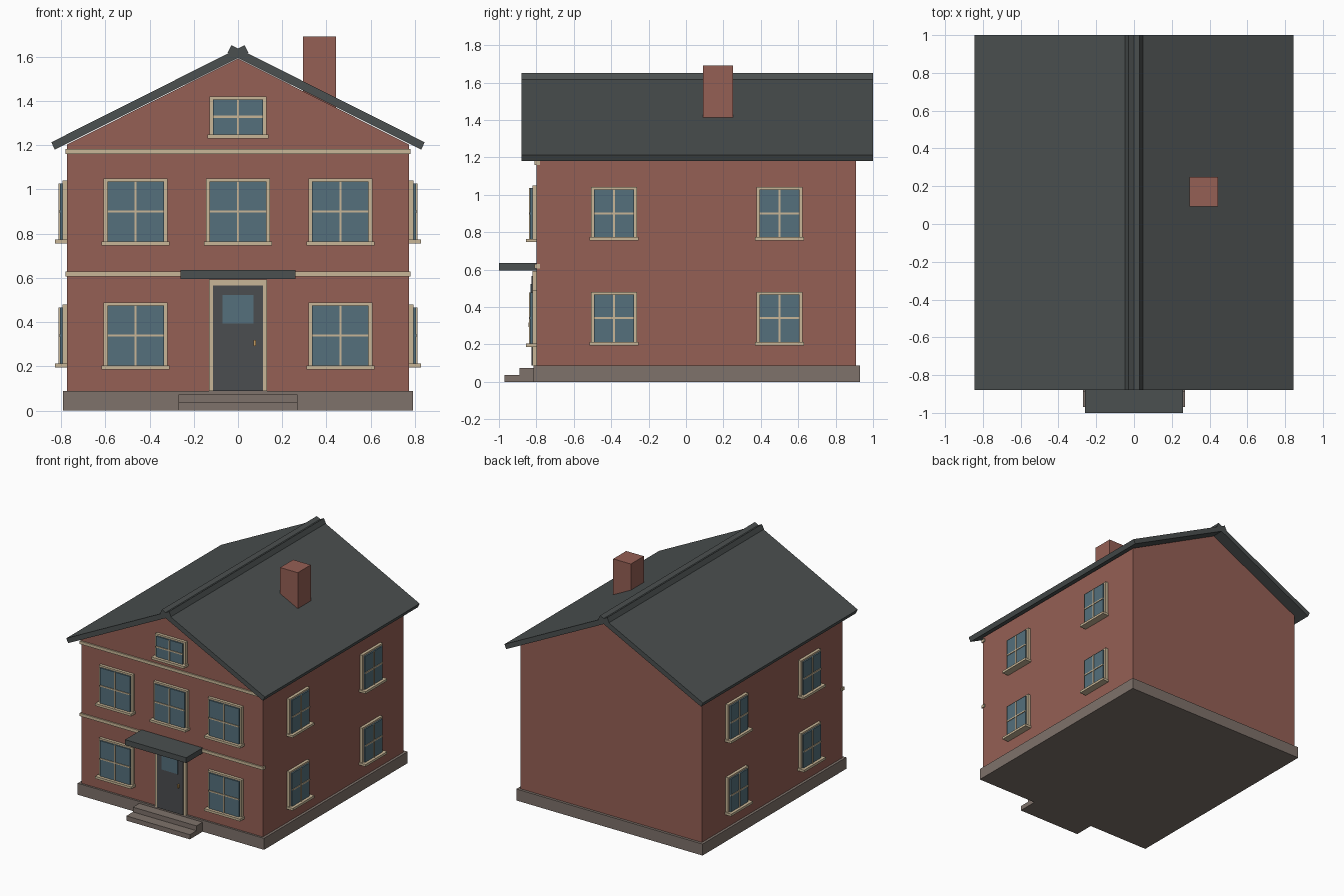
import bpy, bmesh
from mathutils import Matrix, Vector

cube = bpy.data.objects.get("Cube")
if cube:
    bpy.data.objects.remove(cube, do_unlink=True)


def material(name, rgb):
    m = bpy.data.materials.new(name)
    m.use_nodes = True
    m.diffuse_color = (*rgb, 1)
    m.node_tree.nodes["Principled BSDF"].inputs["Base Color"].default_value = (*rgb, 1)
    return m


BRICK = material("red brick", (0.30, 0.115, 0.09))
SLATE = material("dark slate", (0.07, 0.08, 0.08))
CREAM = material("cream trim", (0.58, 0.47, 0.31))
GLASS = material("blue glass", (0.09, 0.16, 0.20))
STONE = material("grey stone", (0.21, 0.168, 0.145))
DOOR = material("charcoal door", (0.07, 0.074, 0.08))
BRASS = material("brass", (0.55, 0.33, 0.12))

WALL_X, FRONT_Y, BACK_Y = 0.772, -0.80, 0.91


def build(name, boxes, place=Matrix()):
    """Make one object from (low corner, high corner, material) boxes."""
    bm = bmesh.new()
    mats = []
    for lo, hi, mat in boxes:
        if mat not in mats:
            mats.append(mat)
        lo, hi = Vector(lo), Vector(hi)
        shape = Matrix.Translation((lo + hi) / 2) @ Matrix.Diagonal((*(hi - lo), 1))
        made = bmesh.ops.create_cube(bm, size=1, matrix=place @ shape)
        for face in {f for v in made["verts"] for f in v.link_faces}:
            face.material_index = mats.index(mat)
    return finish(name, bm, mats)


def prism(name, profile, y0, y1, mat):
    """Extrude an (x, z) outline along y."""
    bm = bmesh.new()
    face = bm.faces.new([bm.verts.new((x, y0, z)) for x, z in profile])
    out = bmesh.ops.extrude_face_region(bm, geom=[face])["geom"]
    bmesh.ops.translate(bm, vec=(0, y1 - y0, 0),
                        verts=[g for g in out if isinstance(g, bmesh.types.BMVert)])
    bmesh.ops.recalc_face_normals(bm, faces=bm.faces)
    return finish(name, bm, [mat])


def finish(name, bm, mats):
    mesh = bpy.data.meshes.new(name)
    bm.to_mesh(mesh)
    bm.free()
    for m in mats:
        mesh.materials.append(m)
    obj = bpy.data.objects.new(name, mesh)
    bpy.context.collection.objects.link(obj)
    return obj


def window(name, place, w, h):
    """Window centred at the origin facing -y; w and h are glass half sizes."""
    fw, fh, bar = w + 0.016, h + 0.013, 0.005
    build(name, [
        ((-fw, -0.022, -h), (-w, 0.01, fh), CREAM),
        ((w, -0.022, -h), (fw, 0.01, fh), CREAM),
        ((-w, -0.022, h), (w, 0.01, fh), CREAM),
        ((-w, -0.033, -h), (w, 0.01, h), GLASS),
        ((-bar, -0.039, -h), (bar, -0.03, h), CREAM),
        ((-w, -0.038, -bar), (w, -0.03, bar), CREAM),
        ((-fw - 0.009, -0.055, -h - 0.018), (fw + 0.009, 0.01, -h), CREAM),
    ], place)


# Base, walls and chimney
build("foundation", [((-0.792, -0.815, 0), (0.792, 0.93, 0.088), STONE)])
EAVE, APEX = 1.203, 1.592
prism("brick_walls", [(-WALL_X, 0.08), (WALL_X, 0.08), (WALL_X, EAVE), (0, APEX),
                      (-WALL_X, EAVE)], FRONT_Y, BACK_Y, BRICK)
build("chimney", [((0.294, 0.092, 1.36), (0.444, 0.25, 1.69), BRICK)])

# Roof slabs crossing at the ridge
for side, sx in (("left", 1), ("right", -1)):
    outline = [(0.844, 1.213), (-0.03, 1.652), (-0.047, 1.617), (0.828, 1.18)]
    prism(side + "_roof_slab", [(sx * x, z) for x, z in outline], -0.88, 1.0, SLATE)

# Trim bands across the front
for name, z in (("lower_trim_band", 0.606), ("upper_trim_band", 1.16)):
    build(name, [((-0.78, -0.81, z), (0.78, -0.78, z + 0.023), CREAM)])

# Front windows
for x, z in ((-0.463, 0.34), (0.463, 0.34), (-0.463, 0.90), (0, 0.90), (0.463, 0.90)):
    window("front_window", Matrix.Translation((x, FRONT_Y, z)), 0.128, 0.136)
window("attic_window", Matrix.Translation((0, FRONT_Y, 1.328)), 0.113, 0.079)

# Side windows
for side, sx in (("left", 1), ("right", -1)):
    turn = Matrix.Rotation(sx * 1.5707963, 4, "Z")
    for y in (-0.385, 0.50):
        for z in (0.34, 0.90):
            window(side + "_window", Matrix.Translation((sx * WALL_X, y, z)) @ turn,
                   0.106, 0.127)

# Door with frame, pane and handle
build("door_frame", [
    ((-0.132, -0.822, 0.088), (-0.112, -0.79, 0.592), CREAM),
    ((0.112, -0.822, 0.088), (0.132, -0.79, 0.592), CREAM),
    ((-0.112, -0.822, 0.566), (0.112, -0.79, 0.592), CREAM),
])
build("front_door", [((-0.112, -0.826, 0.088), (0.112, -0.79, 0.566), DOOR)])
build("door_pane", [((-0.07, -0.832, 0.394), (0.07, -0.825, 0.522), GLASS)])
build("door_handle", [((0.071, -0.842, 0.292), (0.081, -0.825, 0.318), BRASS)])

# Canopy and steps
build("door_canopy", [((-0.26, -1.0, 0.595), (0.26, -0.79, 0.636), SLATE)])
build("lower_step", [((-0.27, -0.97, 0), (0.27, -0.81, 0.036), STONE)])
build("upper_step", [((-0.27, -0.89, 0.036), (0.27, -0.81, 0.073), STONE)])
